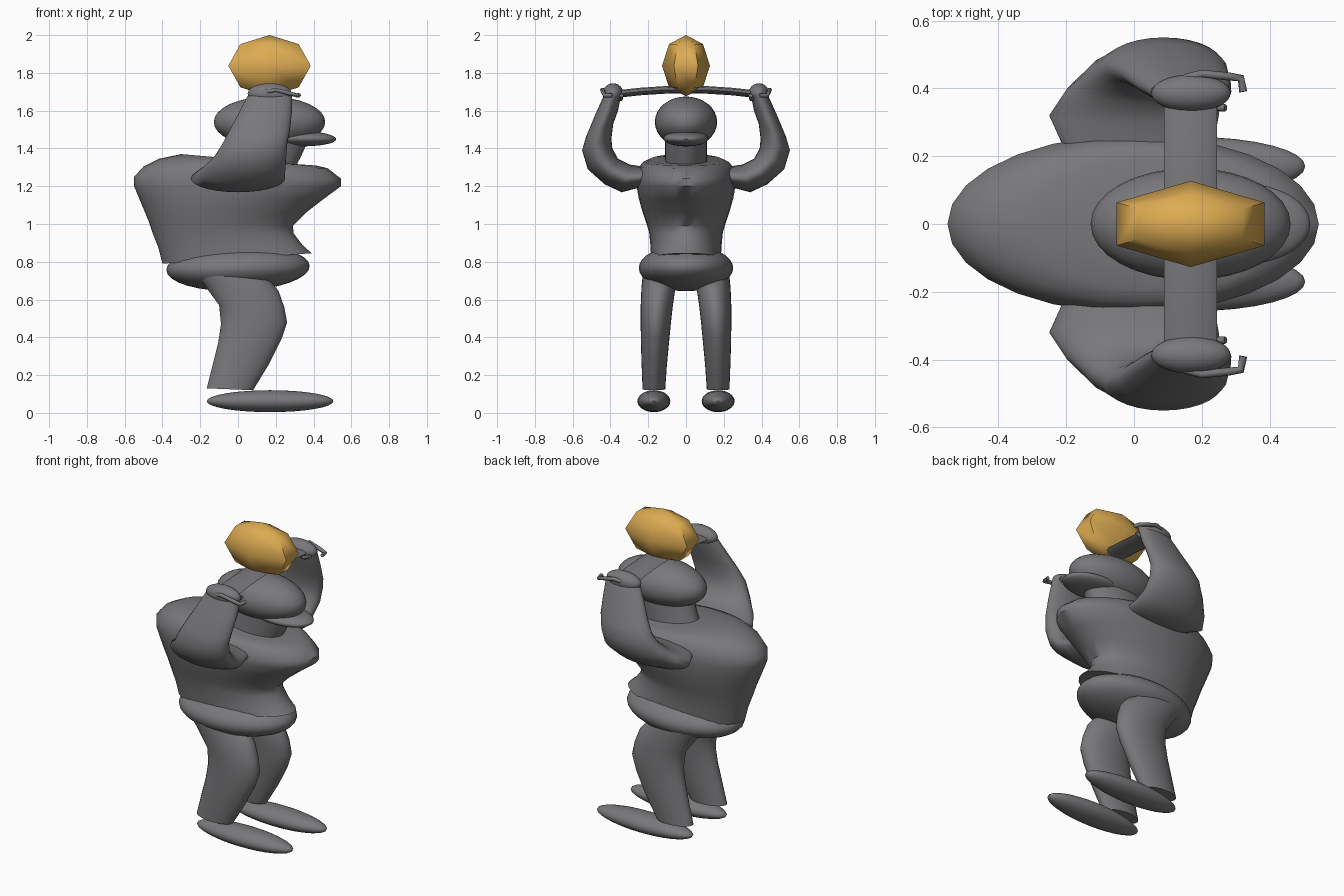
import bpy, bmesh, math
from mathutils import Vector

if "Cube" in bpy.data.objects:
    bpy.data.objects.remove(bpy.data.objects["Cube"])


def material(name, rgb):
    m = bpy.data.materials.new(name)
    m.diffuse_color = (*rgb, 1)
    m.use_nodes = True
    m.node_tree.nodes["Principled BSDF"].inputs["Base Color"].default_value = m.diffuse_color
    return m


GREY = material("slate grey", (0.19, 0.19, 0.20))
GOLD = material("gold", (0.72, 0.41, 0.085))


def finish(name, bm, mat, angle=50):
    bmesh.ops.recalc_face_normals(bm, faces=bm.faces)
    me = bpy.data.meshes.new(name)
    bm.to_mesh(me)
    bm.free()
    me.materials.append(mat)
    ob = bpy.data.objects.new(name, me)
    bpy.context.collection.objects.link(ob)
    bpy.ops.object.select_all(action='DESELECT')
    bpy.context.view_layer.objects.active = ob
    ob.select_set(True)
    bpy.ops.object.shade_smooth_by_angle(angle=math.radians(angle))
    return ob


def loft(name, rings, sides=28):
    """Each ring is (centre, half axis u, half axis v)."""
    bm = bmesh.new()
    loops = []
    for c, u, v in rings:
        c, u, v = Vector(c), Vector(u), Vector(v)
        loops.append([bm.verts.new(c + u * math.cos(a) + v * math.sin(a))
                      for a in (2 * math.pi * i / sides for i in range(sides))])
    for a, b in zip(loops, loops[1:]):
        for i in range(sides):
            j = (i + 1) % sides
            bm.faces.new((a[i], a[j], b[j], b[i]))
    bm.faces.new(loops[0])
    bm.faces.new(loops[-1])
    return finish(name, bm, GREY)


def side_ring(x0, z0, x1, z1, w, y=0):
    """Ring spanning two outline points seen from the side, w wide each way."""
    return (((x0 + x1) / 2, y, (z0 + z1) / 2),
            ((x1 - x0) / 2, 0, (z1 - z0) / 2), (0, w, 0))


def ellipsoid(name, c, r, mat=GREY, seg=32, rings=16, tilt=0, angle=50):
    bm = bmesh.new()
    bmesh.ops.create_uvsphere(bm, u_segments=seg, v_segments=rings, radius=1)
    for v in bm.verts:
        v.co = Vector((v.co.x * r[0], v.co.y * r[1], v.co.z * r[2]))
    ob = finish(name, bm, mat, angle)
    ob.location = c
    ob.rotation_euler.y = tilt
    return ob


# Torso, a lofted barrel with slanted rings
loft("torso", [side_ring(*r) for r in [
    (-0.40, 0.79, 0.39, 0.845, 0.185),
    (-0.42, 0.87, 0.34, 0.89, 0.188),
    (-0.455, 0.96, 0.295, 0.95, 0.195),
    (-0.475, 1.02, 0.29, 0.99, 0.21),
    (-0.50, 1.08, 0.36, 1.06, 0.232),
    (-0.525, 1.14, 0.45, 1.13, 0.25),
    (-0.55, 1.20, 0.545, 1.20, 0.262),
    (-0.55, 1.25, 0.545, 1.24, 0.262),
    (-0.50, 1.305, 0.475, 1.295, 0.25),
    (-0.42, 1.345, 0.41, 1.31, 0.228),
    (-0.30, 1.37, 0.33, 1.315, 0.19)]])
ellipsoid("pelvis", (0, 0, 0.767), (0.38, 0.25, 0.122), tilt=-0.03)

# Neck and head
loft("neck", [side_ring(-0.10, 1.30, 0.29, 1.28, 0.115),
              side_ring(-0.07, 1.37, 0.33, 1.35, 0.11),
              side_ring(-0.04, 1.48, 0.38, 1.46, 0.11)])
ellipsoid("head", (0.167, 0, 1.54), (0.295, 0.165, 0.135))
ellipsoid("jaw", (0.315, 0, 1.453), (0.205, 0.12, 0.042), tilt=0.02)

# Legs: outline points, half width and sideways centre
LEG = [(-0.24, 0.745, 0.17, 0.70, 0.088, 0.142),
       (-0.18, 0.68, 0.215, 0.645, 0.09, 0.146),
       (-0.10, 0.57, 0.245, 0.56, 0.085, 0.155),
       (-0.09, 0.47, 0.26, 0.48, 0.08, 0.160),
       (-0.105, 0.37, 0.23, 0.39, 0.075, 0.164),
       (-0.135, 0.25, 0.165, 0.26, 0.067, 0.168),
       (-0.165, 0.13, 0.08, 0.12, 0.06, 0.17)]
# Arms: inner (y, z), outer (y, z) and x extent
ARM = [(0.20, 1.30, 0.22, 1.20, -0.20, 0.23),
       (0.30, 1.315, 0.34, 1.168, -0.25, 0.25),
       (0.36, 1.345, 0.43, 1.21, -0.20, 0.25),
       (0.39, 1.40, 0.52, 1.29, -0.13, 0.255),
       (0.395, 1.45, 0.55, 1.39, -0.085, 0.26),
       (0.385, 1.53, 0.53, 1.46, -0.045, 0.275),
       (0.36, 1.60, 0.48, 1.58, 0.005, 0.285),
       (0.345, 1.675, 0.435, 1.68, 0.05, 0.287)]


def finger(name, pts, r):
    cu = bpy.data.curves.new(name, 'CURVE')
    cu.dimensions = '3D'
    cu.bevel_depth = r
    cu.bevel_resolution = 1
    cu.use_fill_caps = True
    sp = cu.splines.new('POLY')
    sp.points.add(len(pts) - 1)
    for p, co in zip(sp.points, pts):
        p.co = (*co, 1)
    cu.materials.append(GREY)
    bpy.context.collection.objects.link(bpy.data.objects.new(name, cu))


for s, side in ((-1, "right"), (1, "left")):
    loft(side + "_leg", [side_ring(a, b, c, d, w, s * y)
                         for a, b, c, d, w, y in LEG])
    ellipsoid(side + "_foot", (0.17, s * 0.17, 0.062), (0.335, 0.087, 0.058))
    loft(side + "_arm", [
        (((x0 + x1) / 2, s * (yi + yo) / 2, (zi + zo) / 2),
         ((x1 - x0) / 2, 0, 0), (0, s * (yo - yi) / 2, (zo - zi) / 2))
        for yi, zi, yo, zo, x0, x1 in ARM])
    ellipsoid(side + "_hand", (0.168, s * 0.386, 1.69), (0.117, 0.055, 0.055))
    # Curled fingers gripping the bar
    finger(side + "_finger", [(0.15, s * 0.43, 1.70), (0.20, s * 0.443, 1.71),
                              (0.28, s * 0.435, 1.69), (0.315, s * 0.43, 1.68),
                              (0.322, s * 0.39, 1.682)], 0.012)
    finger(side + "_thumb", [(0.18, s * 0.36, 1.66), (0.23, s * 0.345, 1.66),
                             (0.27, s * 0.342, 1.68)], 0.011)

# Flat, slightly arched bar held overhead
loft("bar", [((0.167, y, 1.712 - 0.18 * y * y), (0.078, 0, 0), (0, 0, 0.02))
             for y in (-0.39, -0.25, -0.12, 0, 0.12, 0.25, 0.39)], 8)

# Faceted gold gem on top
ellipsoid("gem", (0.167, 0, 1.838), (0.252, 0.127, 0.162), GOLD, 6, 4, angle=60)
